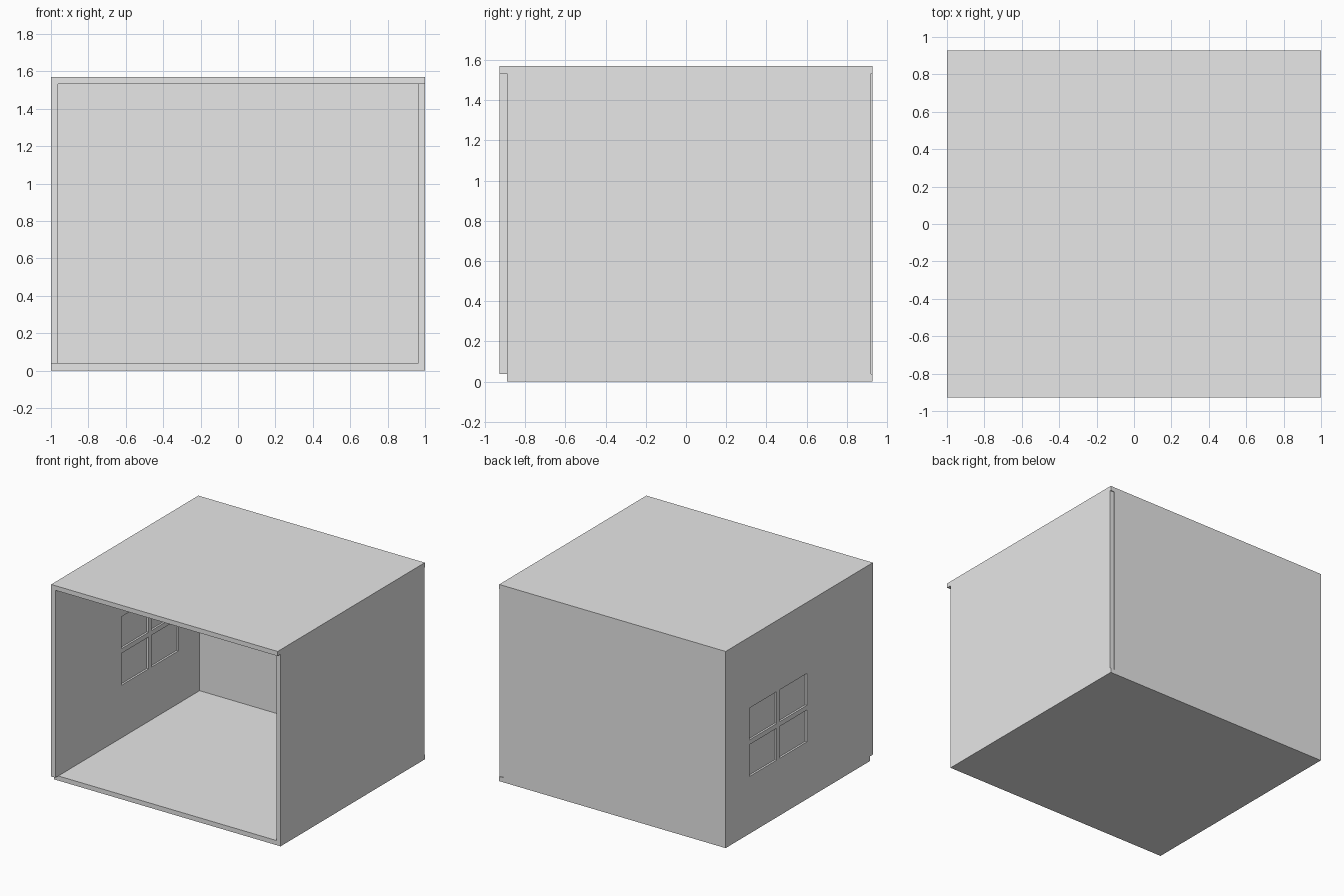
import bpy

if "Cube" in bpy.data.objects:
    bpy.data.objects.remove(bpy.data.objects["Cube"], do_unlink=True)

# Single plaster colour
plaster = bpy.data.materials.new("light grey plaster")
plaster.use_nodes = True
GREY = (0.8, 0.8, 0.8, 1.0)
plaster.diffuse_color = GREY
plaster.node_tree.nodes["Principled BSDF"].inputs["Base Color"].default_value = GREY


def box(name, x, y, z):
    """Box from (min, max) ranges on each axis."""
    ranges = (x, y, z)
    bpy.ops.mesh.primitive_cube_add(size=1)
    ob = bpy.context.object
    ob.name = name
    for v in ob.data.vertices:
        v.co = [lo if c < 0 else hi for c, (lo, hi) in zip(v.co, ranges)]
    ob.data.materials.append(plaster)
    return ob


T = 0.037            # panel thickness
W, D, H = 1.0, 0.928, 1.57
walls_z = (T, H - T)

# Floor and roof slabs; the floor and left wall stop short of the front edge
box("floor", (-W, W), (-D + T, D), (0, T))
box("roof", (-W, W), (-D, D), (H - T, H))

# Walls
box("left_wall", (W - T, W), (-D + T, D - 0.006), walls_z)
box("back_wall", (-W + T, W - T), (D - T, D), walls_z)
window_wall = box("right_window_wall", (-W, -W + T), (-D, D), walls_z)

# Four window openings with thin panes set mid-wall
MID_Y, MID_Z = 0.265, 0.73
BAR, HALF_Y, HALF_Z = 0.019, 0.361, 0.273
mid_x = -W + T / 2


def span(centre, half, side):
    return tuple(sorted((centre + side * BAR, centre + side * half)))


for sy, y_name in ((-1, "front"), (1, "back")):
    for sz, z_name in ((-1, "lower"), (1, "upper")):
        y, z = span(MID_Y, HALF_Y, sy), span(MID_Z, HALF_Z, sz)
        cutter = box("window_cutter", (-W - 0.1, -W + T + 0.1), y, z)
        cutter.hide_render = True
        mod = window_wall.modifiers.new("opening", "BOOLEAN")
        mod.operation, mod.solver, mod.object = "DIFFERENCE", "EXACT", cutter
        bpy.context.view_layer.objects.active = window_wall
        bpy.ops.object.modifier_apply(modifier=mod.name)
        bpy.data.objects.remove(cutter, do_unlink=True)
        box(f"{z_name}_{y_name}_window_pane", (mid_x - 0.003, mid_x + 0.003), y, z)
